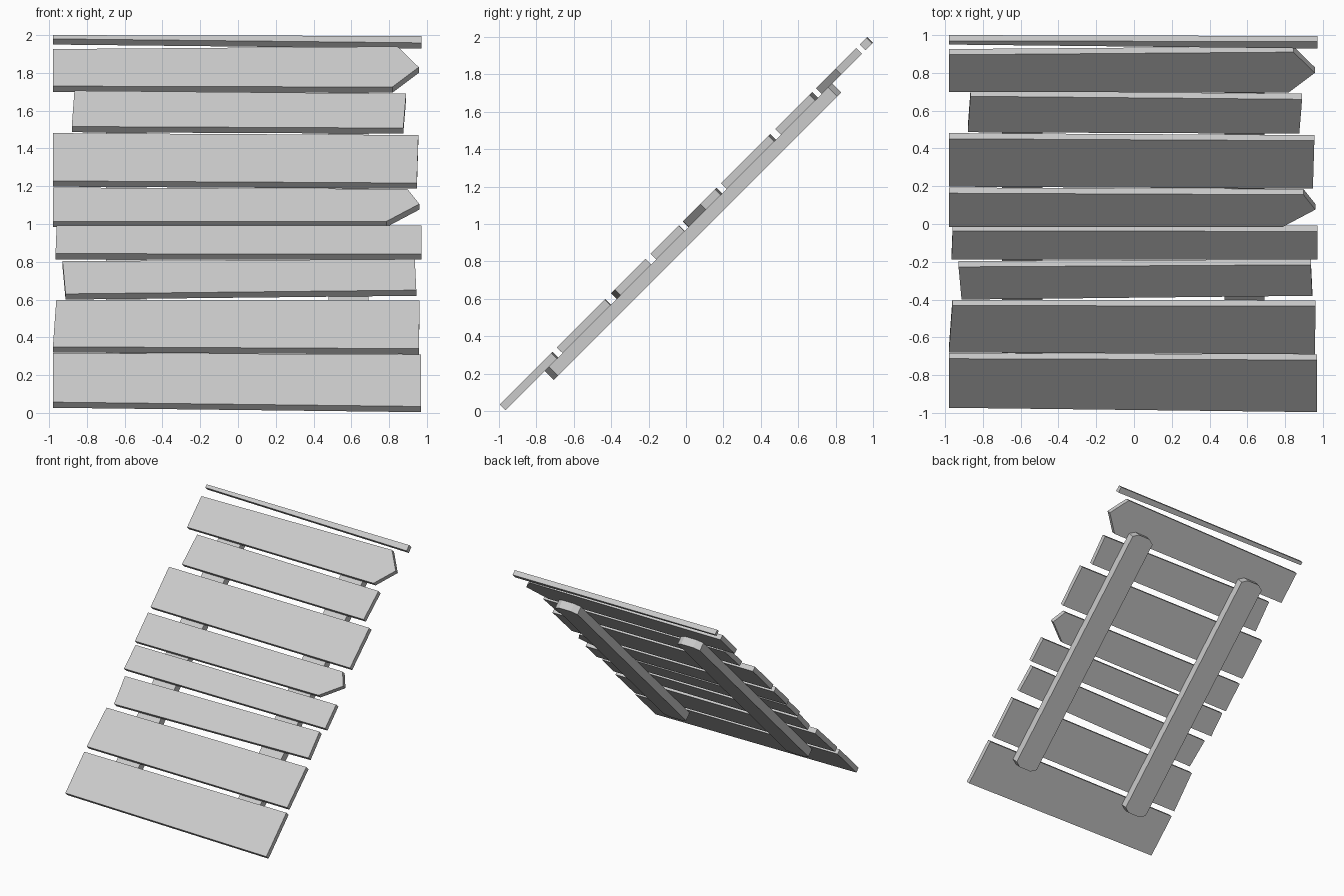
import bpy
import bmesh
from mathutils import Vector

cube = bpy.data.objects.get("Cube")
if cube:
    bpy.data.objects.remove(cube, do_unlink=True)

grey = bpy.data.materials.new("weathered_grey")
grey.use_nodes = True
grey.diffuse_color = (0.6, 0.6, 0.6, 1)
grey.node_tree.nodes["Principled BSDF"].inputs["Base Color"].default_value = (0.6, 0.6, 0.6, 1)

BOARD = 0.03    # board depth, measured along y and z
BEAM = 0.079    # depth of the beam underside


def slab(name, outline, start, end):
    """Extrude an outline of (x, height) lying on the 45 degree slope, along its normal."""
    bm = bmesh.new()
    inward = Vector((0, 1, -1))
    face = bm.faces.new([bm.verts.new(Vector((x, t - 1.03, t)) + inward * start)
                         for x, t in outline])
    extruded = bmesh.ops.extrude_face_region(bm, geom=[face])
    moved = [g for g in extruded["geom"] if isinstance(g, bmesh.types.BMVert)]
    bmesh.ops.translate(bm, verts=moved, vec=inward * (end - start))
    bmesh.ops.recalc_face_normals(bm, faces=bm.faces)
    mesh = bpy.data.meshes.new(name)
    bm.to_mesh(mesh)
    bm.free()
    mesh.materials.append(grey)
    obj = bpy.data.objects.new(name, mesh)
    bpy.context.collection.objects.link(obj)


# Uneven boards from the foot upwards, two with broken points on the left end
boards = [
    [(-.98, .057), (.97, .034), (.97, .31), (-.98, .317)],
    [(-.98, .35), (.957, .34), (.962, .596), (-.962, .598)],
    [(-.913, .63), (.944, .65), (.936, .814), (-.929, .803)],
    [(-.966, .843), (.972, .841), (.972, .991), (-.96, .993)],
    [(-.98, 1.013), (.786, 1.014), (.96, 1.106), (.897, 1.185), (-.98, 1.193)],
    [(-.98, 1.228), (.947, 1.217), (.955, 1.471), (-.98, 1.481)],
    [(-.88, 1.516), (.875, 1.508), (.89, 1.69), (-.866, 1.706)],
    [(-.98, 1.73), (.817, 1.725), (.957, 1.83), (.844, 1.94), (-.98, 1.926)],
    [(-.98, 1.98), (.972, 1.959), (.972, 1.995), (-.98, 2.0)],
]
for i, outline in enumerate(boards, 1):
    slab(f"board_{i}", outline, 0, BOARD)

# Two long beams under the boards, with clipped end corners
low, high, clip_x, clip_t = .245, 1.782, .05, .022
for name, x0, x1 in (("left_beam", .478, .692), ("right_beam", -.7, -.485)):
    slab(name, [(x0, low + clip_t), (x0 + clip_x, low), (x1 - clip_x, low), (x1, low + clip_t),
                (x1, high - clip_t), (x1 - clip_x, high), (x0 + clip_x, high),
                (x0, high - clip_t)], BOARD, BEAM)
